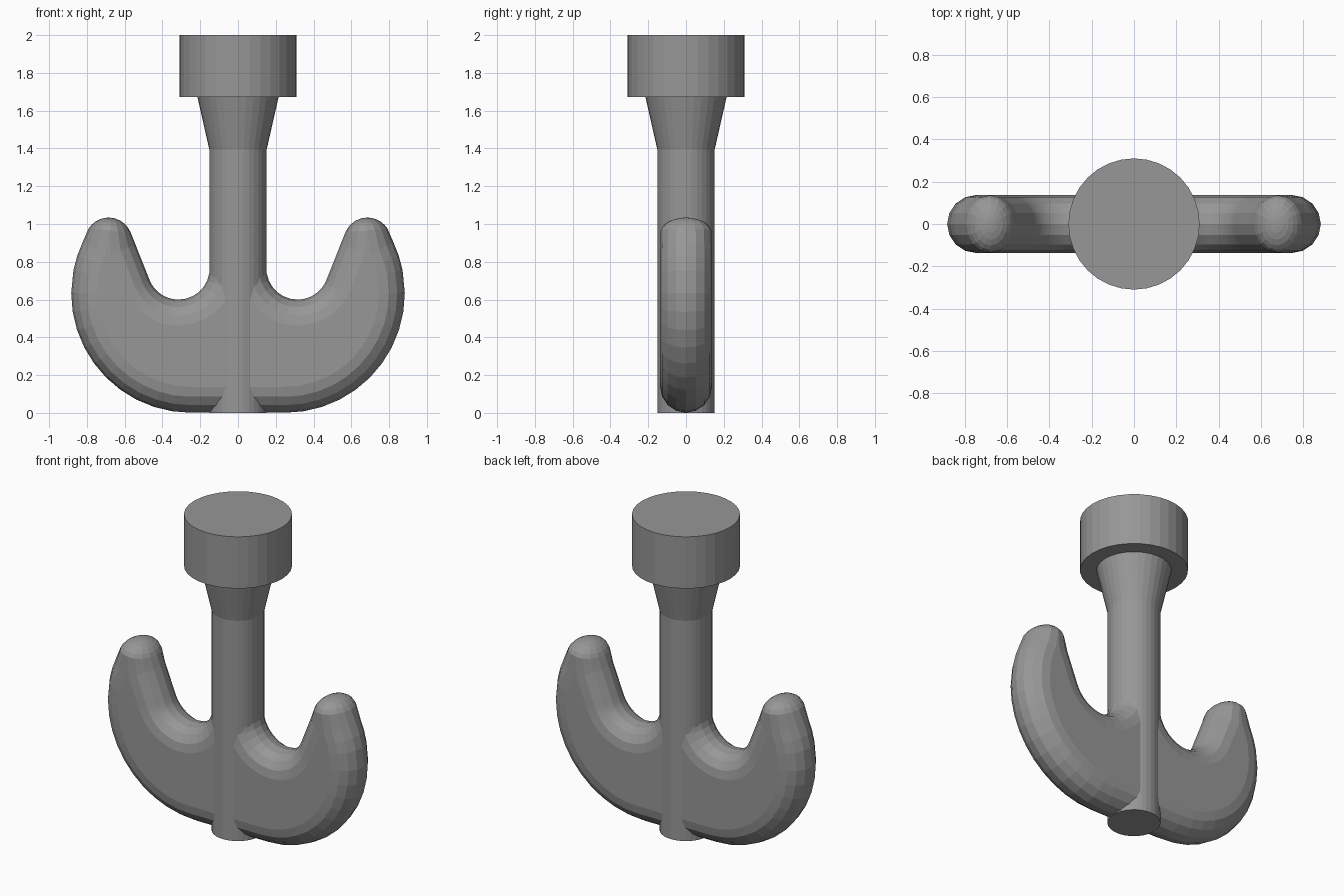
import bpy, bmesh
from math import sin, cos, radians, pi
from mathutils import Vector

if "Cube" in bpy.data.objects:
    bpy.data.objects.remove(bpy.data.objects["Cube"])

T = 0.137          # half thickness of the hook plate
K = 8              # steps around each rounded edge


def polar(c, r, deg):
    return Vector((c[0] + r * cos(radians(deg)), c[1] + r * sin(radians(deg))))


def direction(deg):
    return polar((0, 0), 1, deg)


def section(i, ni, o, no, half):
    """Stadium ring between an inner and an outer edge point (x, z)."""
    r = min(T, (o - i).length * 0.49)
    ring = []
    for p, n, s in ((i, ni, 1), (o, no, -1)):
        for k in range(K + 1):
            a = s * (-pi / 2 + pi * k / K)
            q = p + n * r * (1 - cos(a))
            ring.append((q.x, half * sin(a), q.y))
    return ring


def finish(name, bm):
    bmesh.ops.recalc_face_normals(bm, faces=bm.faces)
    me = bpy.data.meshes.new(name)
    bm.to_mesh(me)
    bm.free()
    ob = bpy.data.objects.new(name, me)
    bpy.context.collection.objects.link(ob)
    return ob


def loft(bm, rings, cap_start, cap_end):
    loops = [[bm.verts.new(p) for p in ring] for ring in rings]
    n = len(loops[0])
    for a, b in zip(loops, loops[1:]):
        for k in range(n):
            bm.faces.new((a[k], a[(k + 1) % n], b[(k + 1) % n], b[k]))
    if cap_start:
        bm.faces.new(loops[0])
    if cap_end:
        bm.faces.new(loops[-1])


# Right hook outline: outer arc, round tip, inner throat arc
BIG, BIG_R = (0.25, 0.634), 0.633
TIP, TIP_R = (0.685, 0.908), 0.126
THROAT, THROAT_R = (0.315, 0.765), 0.165
rings = []
for a in (5, 14, 26, 38, 50, 62.5):                      # rounded tip
    i, o = polar(TIP, TIP_R, 95 + a), polar(TIP, TIP_R, 95 - a)
    d = (o - i).normalized()
    rings.append(section(i, d, o, -d, T * sin(radians(a * 1.25))))
tip_in, throat_in = polar(TIP, TIP_R, 158), polar(THROAT, THROAT_R, -22)
for k in range(1, 4):                                    # straight inner side
    o_deg = 32 - 7 * k
    rings.append(section(tip_in.lerp(throat_in, k / 4), direction(-22),
                         polar(BIG, BIG_R, o_deg), direction(o_deg + 180), T))
for k in range(11):                                      # belly of the hook
    i_deg, o_deg = -22 - 6.8 * k, -9 * k
    rings.append(section(polar(THROAT, THROAT_R, i_deg), direction(i_deg),
                         polar(BIG, BIG_R, o_deg), direction(o_deg + 180), T))
for k in range(1, 7):                                    # run into the shank
    i_deg = -90 - 13.5 * k
    rings.append(section(polar(THROAT, THROAT_R, i_deg), direction(i_deg),
                         Vector((0.25 - 0.032 * k, 0.001)), direction(90), T))
rings.append(section(Vector((0, 0.78)), direction(-90),
                     Vector((0, 0.001)), direction(90), T))
bm = bmesh.new()
loft(bm, rings, True, False)
hooks = finish("hooks", bm)
mirror = hooks.modifiers.new("Mirror", 'MIRROR')
mirror.use_clip = True

# Turned shank with flared neck and mounting cap
bm = bmesh.new()
SIDES = 32
profile = [(0.152, 0), (0.152, 1.395), (0.215, 1.673), (0.31, 1.673), (0.31, 2.0)]
loft(bm, [[(r * cos(2 * pi * k / SIDES), r * sin(2 * pi * k / SIDES), z)
           for k in range(SIDES)] for r, z in profile], True, True)
shank = finish("double_hook", bm)

# Dark grey metal
metal = bpy.data.materials.new("dark_grey_metal")
metal.diffuse_color = (0.31, 0.31, 0.31, 1)
metal.use_nodes = True
metal.node_tree.nodes["Principled BSDF"].inputs["Base Color"].default_value = metal.diffuse_color
for ob in (hooks, shank):
    ob.data.materials.append(metal)

# Fuse the hooks and the shank into one faceted solid
bpy.context.view_layer.objects.active = hooks
bpy.ops.object.modifier_apply(modifier=mirror.name)
union = shank.modifiers.new("Union", 'BOOLEAN')
union.operation = 'UNION'
union.solver = 'EXACT'
union.object = hooks
bpy.context.view_layer.objects.active = shank
bpy.ops.object.modifier_apply(modifier=union.name)
bpy.data.objects.remove(hooks)
shank.data.shade_flat()
